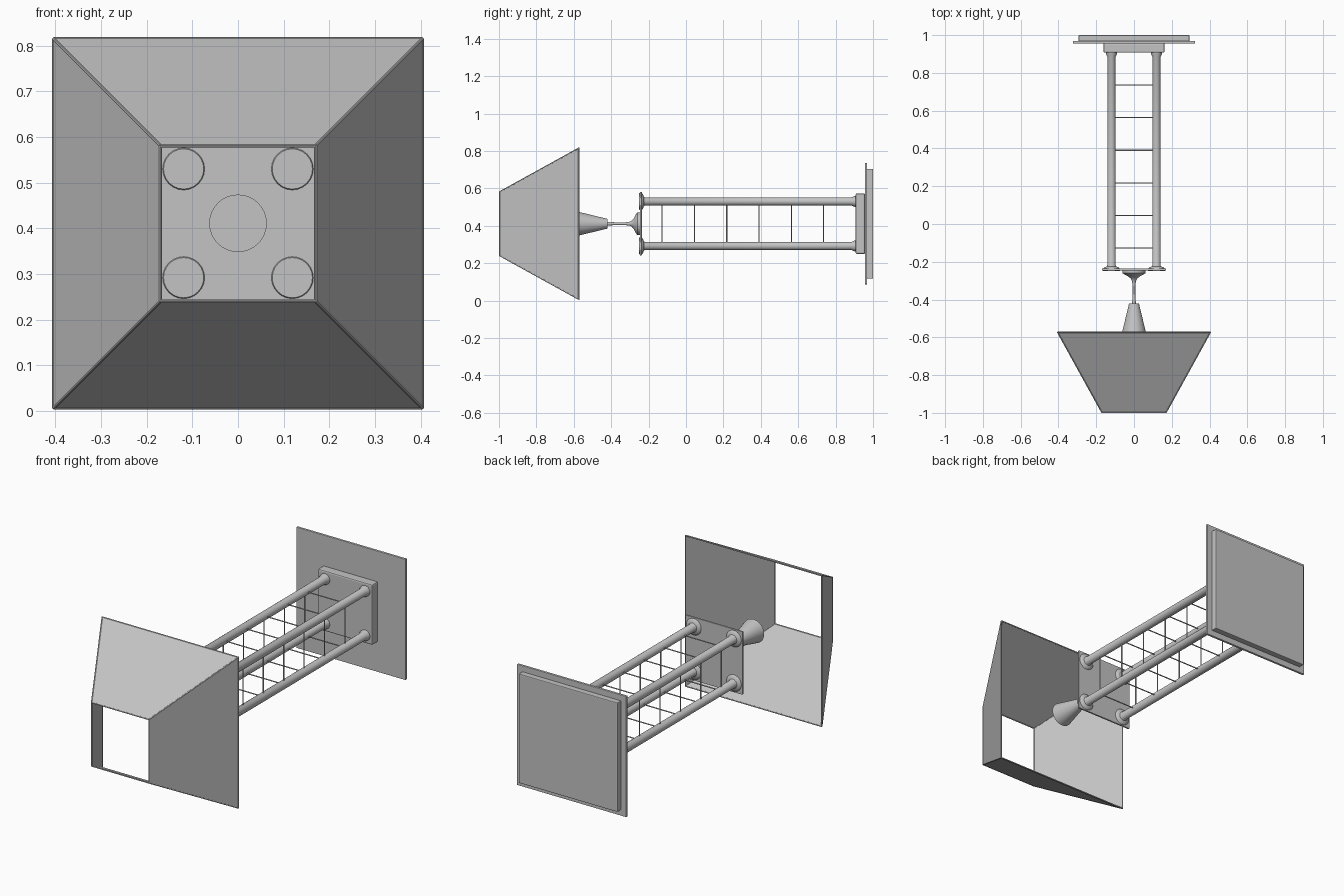
import bpy, bmesh, math
from mathutils import Vector

cube = bpy.data.objects.get("Cube")
if cube:
    bpy.data.objects.remove(cube, do_unlink=True)

CZ = 0.411      # height of the long axis
POST = 0.119    # post offset from the axis

grey = bpy.data.materials.new("plain_grey")
grey.use_nodes = True
GREY = (0.55, 0.55, 0.55, 1)
grey.diffuse_color = GREY
grey.node_tree.nodes["Principled BSDF"].inputs["Base Color"].default_value = GREY


def finish(name, bm, smooth=True):
    bmesh.ops.recalc_face_normals(bm, faces=bm.faces)
    mesh = bpy.data.meshes.new(name)
    bm.to_mesh(mesh)
    bm.free()
    mesh.materials.append(grey)
    ob = bpy.data.objects.new(name, mesh)
    bpy.context.collection.objects.link(ob)
    if smooth:
        bpy.ops.object.select_all(action='DESELECT')
        ob.select_set(True)
        bpy.context.view_layer.objects.active = ob
        bpy.ops.object.shade_smooth_by_angle(angle=math.radians(35))
    return ob


def lathe(name, profile, x=0, z=CZ, steps=32):
    """Turn (radius, y) points around an axis parallel to y."""
    bm = bmesh.new()
    vs = [bm.verts.new((x + r, y, z)) for r, y in profile]
    es = [bm.edges.new(pair) for pair in zip(vs, vs[1:])]
    bmesh.ops.spin(bm, geom=vs + es, cent=(x, 0, z), axis=(0, 1, 0),
                   angle=2 * math.pi, steps=steps, use_merge=True)
    bmesh.ops.remove_doubles(bm, verts=bm.verts, dist=1e-5)
    return finish(name, bm)


def slab(name, half, y0, y1, bevel):
    bm = bmesh.new()
    bmesh.ops.create_cube(bm, size=1)
    for v in bm.verts:
        v.co = (v.co.x * 2 * half, (y0 + y1) / 2 + v.co.y * (y1 - y0), CZ + v.co.z * 2 * half)
    ob = finish(name, bm, smooth=False)
    mod = ob.modifiers.new("edge", 'BEVEL')
    mod.width = bevel
    mod.segments = 2


def rods(name, pairs, radius, sides=8):
    bm = bmesh.new()
    for a, b in pairs:
        d = b - a
        made = bmesh.ops.create_cone(bm, cap_ends=True, segments=sides, radius1=radius,
                                     radius2=radius, depth=d.length)
        turn = d.to_track_quat('Z', 'Y')
        for v in made["verts"]:
            v.co = turn @ v.co + (a + b) / 2
    return finish(name, bm)


def square(half, y):
    return [Vector((sx * half, y, CZ + sz * half))
            for sx, sz in ((-1, -1), (1, -1), (1, 1), (-1, 1))]


# Base: wide plate, underside slab and raised block
slab("base_plate", 0.324, 0.956, 0.969, 0.002)
slab("base_underside", 0.293, 0.967, 1.0, 0.004)
slab("base_block", 0.162, 0.907, 0.957, 0.007)

# Plate joining the far ends of the posts
slab("upper_plate", 0.169, -0.246, -0.236, 0.002)

# Posts with collars at both ends
post_profile = [(0, -0.25), (0.044, -0.25), (0.047, -0.244), (0.044, -0.235), (0.036, -0.229),
                (0.025, -0.225), (0.022, -0.22), (0.022, 0.885), (0.028, 0.898),
                (0.029, 0.908), (0, 0.908)]
for i, corner in enumerate(square(POST, 0)):
    lathe("post_%d" % (i + 1), post_profile, corner.x, corner.z, 24)

# Thin rungs, a square of four at each level
rung_pairs = []
for i in range(6):
    c = square(POST, -0.128 + i * 0.1728)
    rung_pairs += [(c[k], c[(k + 1) % 4]) for k in range(4)]
rods("rungs", rung_pairs, 0.003)

# Stem with its flared foot, and the conical bulb
lathe("stem", [(0, -0.246), (0.061, -0.246), (0.061, -0.26), (0.052, -0.267), (0.03, -0.278),
               (0.016, -0.29), (0.01, -0.302), (0.007, -0.33), (0.007, -0.37),
               (0.01, -0.425), (0, -0.425)])
lathe("bulb", [(0, -0.42), (0.026, -0.42), (0.063, -0.573), (0, -0.573)])

# Open four-sided shade with a thin wire frame along its edges
narrow, wide = square(0.17, -0.997), square(0.404, -0.573)
bm = bmesh.new()
n, w = [[bm.verts.new(p) for p in ring] for ring in (narrow, wide)]
for k in range(4):
    j = (k + 1) % 4
    bm.faces.new((n[k], n[j], w[j], w[k]))
shade = finish("shade", bm, smooth=False)
thick = shade.modifiers.new("thickness", 'SOLIDIFY')
thick.thickness = 0.004
thick.offset = 0
thick.use_even_offset = True

frame = list(zip(narrow, wide))
for ring in (narrow, wide):
    frame += [(ring[k], ring[(k + 1) % 4]) for k in range(4)]
rods("shade_frame", frame, 0.0035)
